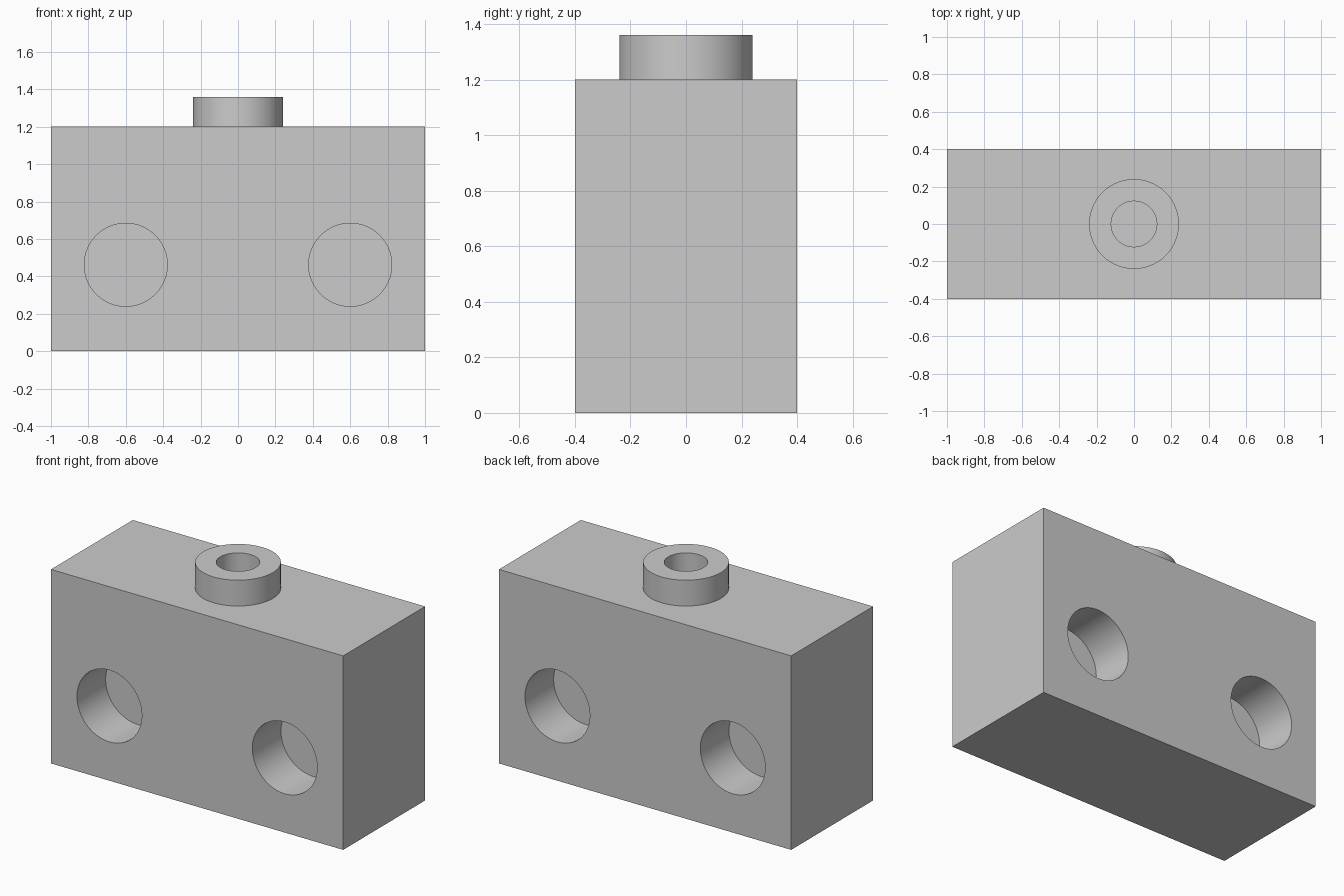
import bpy
import math

if "Cube" in bpy.data.objects:
    bpy.data.objects.remove(bpy.data.objects["Cube"], do_unlink=True)

# Single grey plastic
grey = bpy.data.materials.new("light_grey")
grey.use_nodes = True
colour = (0.6, 0.6, 0.6, 1)
grey.diffuse_color = colour
grey.node_tree.nodes["Principled BSDF"].inputs["Base Color"].default_value = colour

WIDTH, DEPTH, HEIGHT = 2.0, 0.8, 1.2
STUD_HEIGHT = 0.16
HOLE_DEPTH = 0.28
MARGIN = 0.1


def cylinder(name, radius, depth, location, tilt=0):
    bpy.ops.mesh.primitive_cylinder_add(
        vertices=96, radius=radius, depth=depth, location=location,
        rotation=(tilt, 0, 0))
    obj = bpy.context.object
    obj.name = name
    obj.data.materials.append(grey)
    return obj


def cut(target, cutter):
    mod = target.modifiers.new("cut", "BOOLEAN")
    mod.operation = "DIFFERENCE"
    mod.solver = "EXACT"
    mod.object = cutter
    bpy.context.view_layer.objects.active = target
    bpy.ops.object.modifier_apply(modifier=mod.name)
    bpy.data.objects.remove(cutter, do_unlink=True)


def smooth(obj):
    bpy.ops.object.select_all(action="DESELECT")
    obj.select_set(True)
    bpy.context.view_layer.objects.active = obj
    bpy.ops.object.shade_smooth_by_angle(angle=math.radians(30))


# Block body
bpy.ops.mesh.primitive_cube_add(size=1, location=(0, 0, HEIGHT / 2))
body = bpy.context.object
body.name = "block_body"
body.scale = (WIDTH, DEPTH, HEIGHT)
bpy.ops.object.transform_apply(location=False, rotation=False, scale=True)
body.data.materials.append(grey)

# Two blind round holes in the front and two in the back
for side in (-1, 1):
    for x in (-0.6, 0.6):
        y = side * (DEPTH / 2 - HOLE_DEPTH / 2 + MARGIN / 2)
        cut(body, cylinder("hole_cutter", 0.222, HOLE_DEPTH + MARGIN,
                           (x, y, 0.462), math.pi / 2))
smooth(body)

# Hollow stud on top
stud = cylinder("top_stud", 0.24, STUD_HEIGHT, (0, 0, HEIGHT + STUD_HEIGHT / 2))
cut(stud, cylinder("bore_cutter", 0.122, STUD_HEIGHT + MARGIN,
                   (0, 0, HEIGHT + STUD_HEIGHT / 2)))
smooth(stud)
